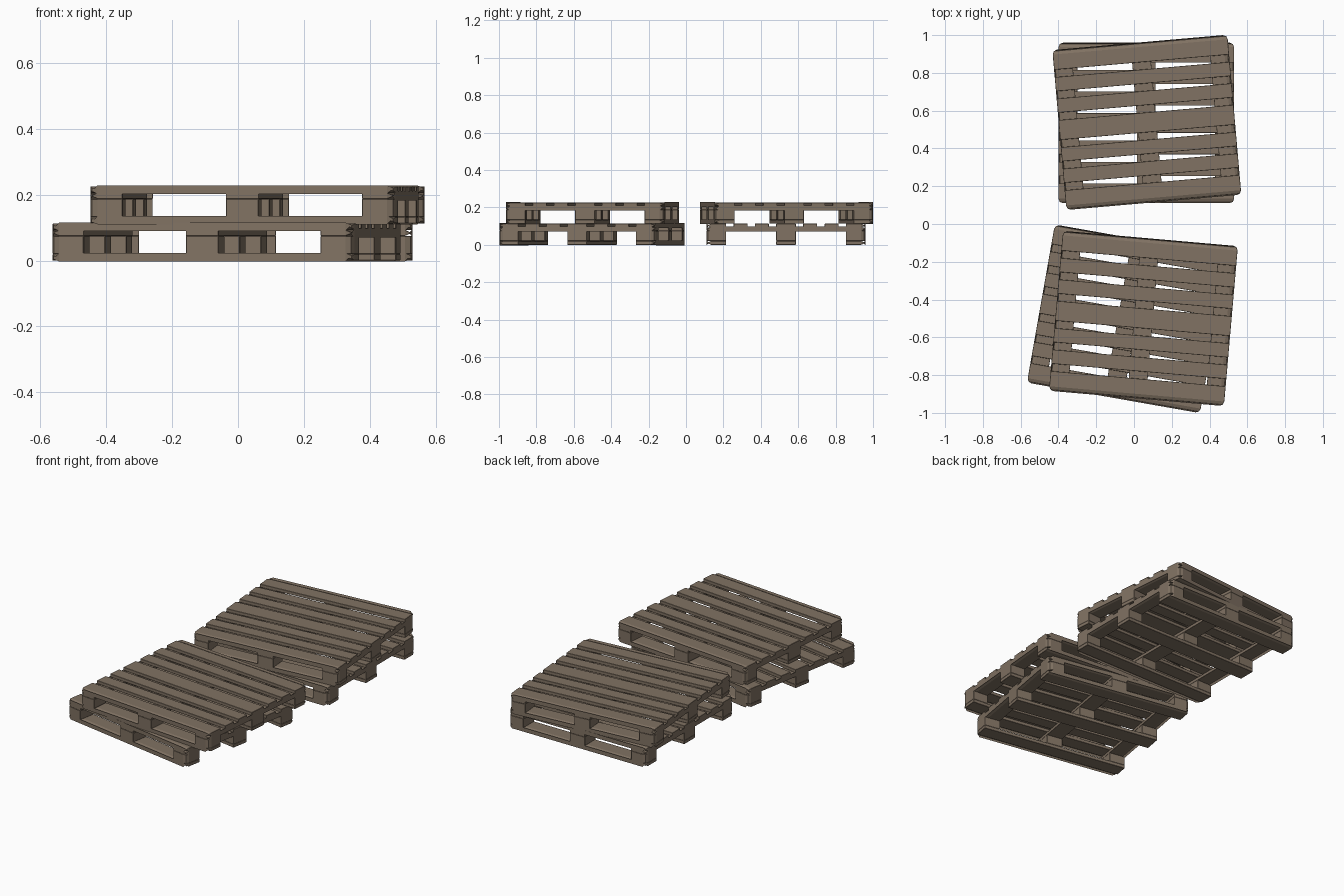
import bpy
import bmesh
from math import radians
from mathutils import Matrix

if "Cube" in bpy.data.objects:
    bpy.data.objects.remove(bpy.data.objects["Cube"])

W, D = 0.93, 0.85               # pallet footprint
BLOCK_W, WIDE, NARROW = 0.10, 0.105, 0.075
LEVELS = [0.0, 0.02, 0.075, 0.093, 0.1125]
CORNER, EDGE = 0.024, 0.0015

wood = bpy.data.materials.new("weathered wood")
wood.use_nodes = True
colour = (0.22, 0.17, 0.125, 1.0)
wood.diffuse_color = colour
wood.node_tree.nodes["Principled BSDF"].inputs["Base Color"].default_value = colour


def layer_mesh(name, boxes, level):
    """One layer of boards: each box is (centre x, centre y, width, depth)."""
    z0, z1 = LEVELS[level], LEVELS[level + 1]
    bm = bmesh.new()
    for cx, cy, w, d in boxes:
        bmesh.ops.create_cube(bm, size=1, matrix=Matrix.Translation((cx, cy, (z0 + z1) / 2))
                              @ Matrix.Diagonal((w, d, z1 - z0, 1)))
    # Cut the four outer corners of the pallet
    corners = [e for e in bm.edges
               if all(abs(abs(v.co.x) - W / 2) < 1e-4 and abs(abs(v.co.y) - D / 2) < 1e-4
                      for v in e.verts)]
    bmesh.ops.bevel(bm, geom=corners, offset=CORNER, segments=2, profile=0.5, affect='EDGES')
    mesh = bpy.data.meshes.new(name)
    bm.to_mesh(mesh)
    bm.free()
    mesh.materials.append(wood)
    return mesh


xs = [s * (W - BLOCK_W) / 2 for s in (-1, 0, 1)]
ys = [s * (D - WIDE) / 2 for s in (-1, 0, 1)]

# Deck boards: wide at the ends and middle, narrow between
widths = [WIDE, NARROW, NARROW, WIDE, NARROW, NARROW, WIDE]
gap = (D - sum(widths)) / (len(widths) - 1)
deck, y = [], -D / 2
for w in widths:
    deck.append((0, y + w / 2, W, w))
    y += w + gap

layers = {
    "bottom_boards": [(0, y, W, WIDE) for y in ys],
    "blocks": [(x, y, BLOCK_W, WIDE) for x in xs for y in ys],
    "stringers": [(x, 0, BLOCK_W, D) for x in xs],
    "deck_boards": deck,
}
meshes = {n: layer_mesh(n, boxes, i) for i, (n, boxes) in enumerate(layers.items())}

# Two stacks of two pallets, each turned a little
pallets = {
    "front_lower_pallet": (-0.035, -0.502, 0.0, -10),
    "front_upper_pallet": (0.05, -0.50, LEVELS[-1], -5),
    "back_lower_pallet": (0.065, 0.535, 0.0, 0),
    "back_upper_pallet": (0.068, 0.538, LEVELS[-1], 5),
}
for pallet, (px, py, pz, turn) in pallets.items():
    for part, mesh in meshes.items():
        ob = bpy.data.objects.new(pallet + "_" + part, mesh)
        ob.location = (px, py, pz)
        ob.rotation_euler.z = radians(turn)
        bpy.context.collection.objects.link(ob)
        # Slightly worn board edges
        bevel = ob.modifiers.new("worn_edges", 'BEVEL')
        bevel.width = EDGE
        bevel.segments = 1
        bevel.limit_method = 'ANGLE'
        bevel.angle_limit = radians(60)
